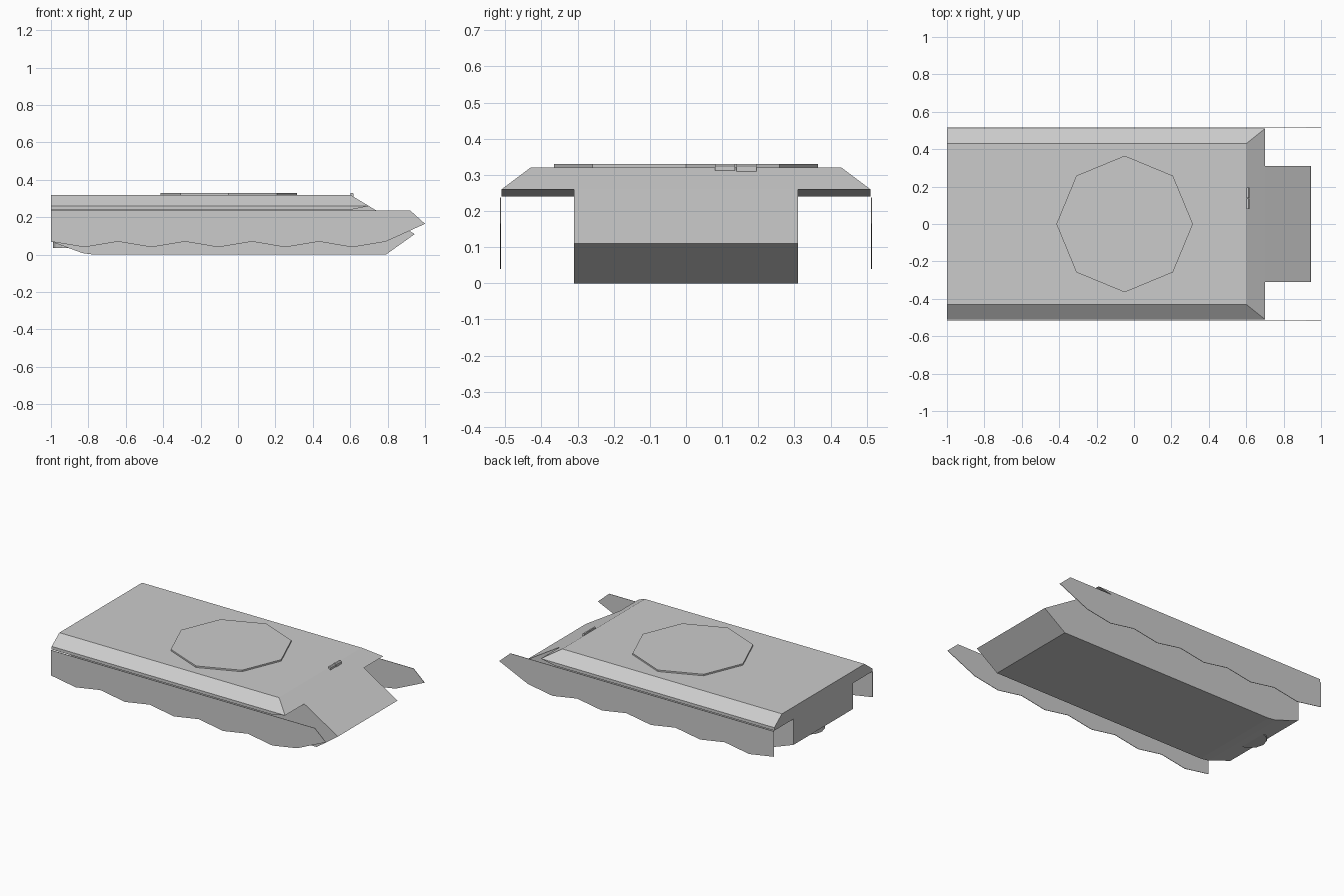
import bpy, bmesh, math

if "Cube" in bpy.data.objects:
    bpy.data.objects.remove(bpy.data.objects["Cube"])


def finish(name, bm):
    bmesh.ops.recalc_face_normals(bm, faces=bm.faces[:])
    me = bpy.data.meshes.new(name)
    bm.to_mesh(me)
    bm.free()
    ob = bpy.data.objects.new(name, me)
    bpy.context.collection.objects.link(ob)
    return ob


def extrude_profile(name, pts, y0, y1):
    """Closed x-z profile, swept along y."""
    bm = bmesh.new()
    face = bm.faces.new([bm.verts.new((x, y0, z)) for x, z in pts])
    ext = bmesh.ops.extrude_face_region(bm, geom=[face])
    verts = [v for v in ext["geom"] if isinstance(v, bmesh.types.BMVert)]
    bmesh.ops.translate(bm, verts=verts, vec=(0, y1 - y0, 0))
    return finish(name, bm)


def prism(name, sides, radius, z0, z1, x, y=0):
    bm = bmesh.new()
    ring = [(x + radius * math.cos(2 * math.pi * i / sides),
             y + radius * math.sin(2 * math.pi * i / sides)) for i in range(sides)]
    face = bm.faces.new([bm.verts.new((px, py, z0)) for px, py in ring])
    ext = bmesh.ops.extrude_face_region(bm, geom=[face])
    verts = [v for v in ext["geom"] if isinstance(v, bmesh.types.BMVert)]
    bmesh.ops.translate(bm, verts=verts, vec=(0, 0, z1 - z0))
    return finish(name, bm)


# Narrow lower hull with wedge nose and raised tail
extrude_profile("lower_hull", [(-1, 0.07), (-0.83, 0.008), (-0.77, 0), (0.79, 0),
                               (0.945, 0.11), (0.7, 0.26), (-1, 0.26)], -0.31, 0.31)

# Wide upper hull: lofted between the rear section and the sloped front
half = [(0.43, 0.32, 0.6), (0.51, 0.26, 0.7), (0.51, 0.24, 0.6)]
loop = half + [(-y, z, x) for y, z, x in reversed(half)]
bm = bmesh.new()
rear = [bm.verts.new((-1, y, z)) for y, z, x in loop]
front = [bm.verts.new((x, y, z)) for y, z, x in loop]
for i in range(6):
    j = (i + 1) % 6
    bm.faces.new((rear[i], rear[j], front[j], front[i]))
bm.faces.new(rear)
bm.faces.new((front[0], front[1], front[4], front[5]))   # glacis
bm.faces.new((front[1], front[2], front[3], front[4]))   # front underside
finish("upper_hull", bm)

# Thin side skirts with a zigzag lower edge
zigzag = [(-1 + 0.179 * i, 0.04 if i % 2 else 0.07) for i in range(11)]
skirt = zigzag + [(1, 0.165), (0.92, 0.237), (-1, 0.237)]
for side, s in (("right", -1), ("left", 1)):
    extrude_profile("skirt_" + side, skirt, s * 0.512, s * 0.515)

# Turret ring cover
prism("turret_ring", 8, 0.365, 0.315, 0.33, -0.05)

# Driver periscopes at the top of the glacis
for i, (y0, y1, z0) in enumerate(((0.08, 0.135, 0.312), (0.14, 0.195, 0.307))):
    extrude_profile("periscope_%d" % (i + 1),
                    [(0.602, z0), (0.618, z0), (0.618, 0.325), (0.612, 0.33), (0.602, 0.33)], y0, y1)

# Rounded outlet housing under the tail
prism("tail_outlet", 12, 0.1, 0.036, 0.07, -0.89)
